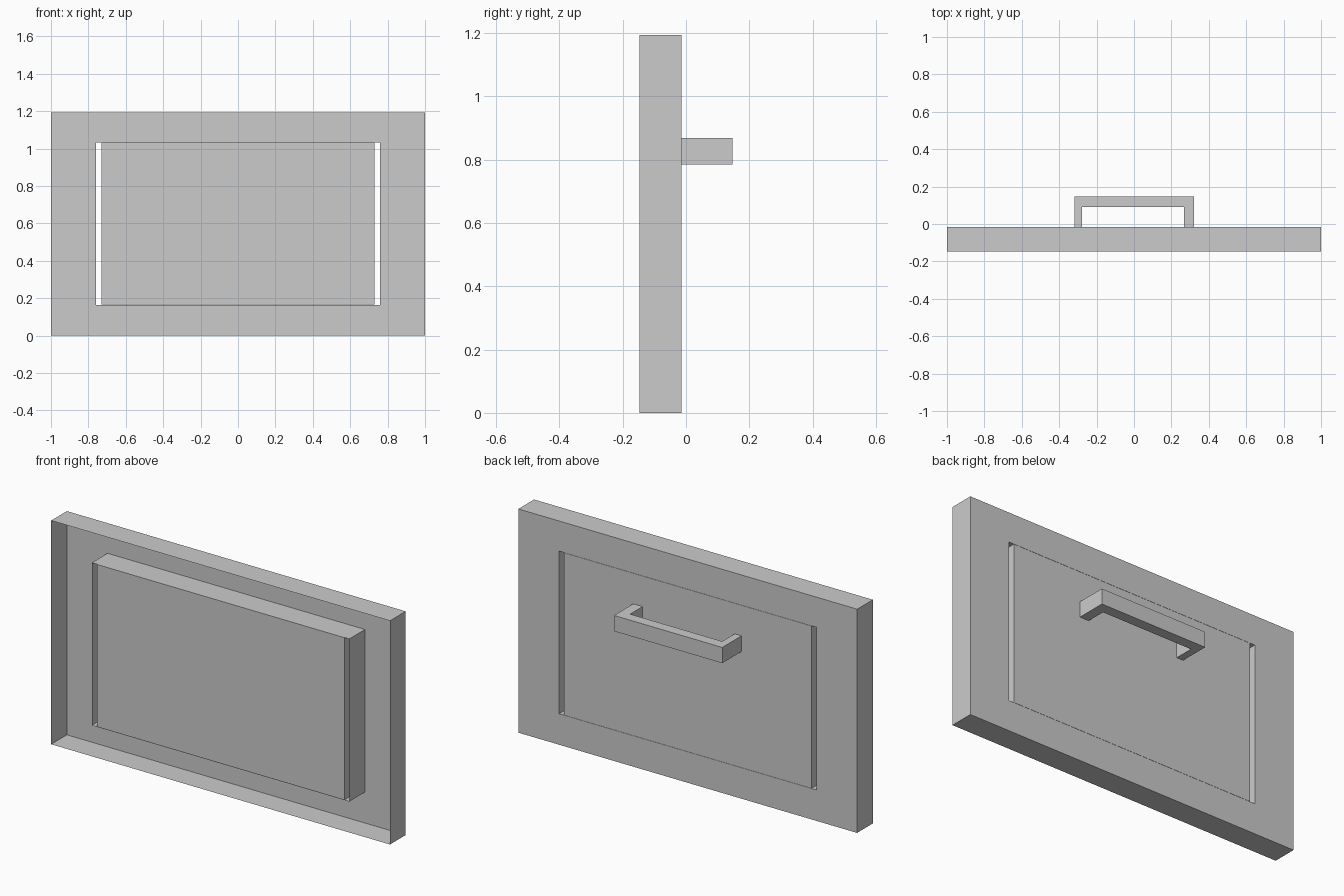
import bpy, bmesh

if "Cube" in bpy.data.objects:
    bpy.data.objects.remove(bpy.data.objects["Cube"])

FRONT, BACK, GRIP = -0.147, -0.015, 0.147   # depth levels along y


def finish(name, bm):
    bmesh.ops.recalc_face_normals(bm, faces=bm.faces)
    mesh = bpy.data.meshes.new(name)
    bm.to_mesh(mesh)
    bm.free()
    obj = bpy.data.objects.new(name, mesh)
    bpy.context.collection.objects.link(obj)
    return obj


def rect(bm, x, z0, z1, y):
    return [bm.verts.new((px, y, pz)) for px, pz in ((-x, z0), (x, z0), (x, z1), (-x, z1))]


def bridge(bm, a, b):
    for i in range(4):
        j = (i + 1) % 4
        bm.faces.new((a[i], a[j], b[j], b[i]))


# Door frame: thin pressed shell, open at the front, with a window opening
bm = bmesh.new()
rings = [rect(bm, 1.0, 0, 1.194, FRONT), rect(bm, 1.0, 0, 1.194, BACK),
         rect(bm, 0.76, 0.165, 1.033, BACK), rect(bm, 0.76, 0.165, 1.033, FRONT)]
for a, b in zip(rings, rings[1:]):
    bridge(bm, a, b)
finish("door_frame", bm)

# Window panel: solid block filling the opening except for the side slots
bm = bmesh.new()
front = rect(bm, 0.731, 0.166, 1.032, FRONT)
back = rect(bm, 0.731, 0.166, 1.032, BACK)
bridge(bm, front, back)
bm.faces.new(front)
bm.faces.new(back)
finish("window_panel", bm)

# Handle: U-shaped profile in plan, extruded upwards
profile = [(-0.317, BACK), (-0.317, GRIP), (0.322, GRIP), (0.322, BACK),
           (0.267, BACK), (0.267, 0.09), (-0.277, 0.09), (-0.277, BACK)]
bm = bmesh.new()
face = bm.faces.new([bm.verts.new((x, y, 0.785)) for x, y in profile])
top = bmesh.ops.extrude_face_region(bm, geom=[face], use_keep_orig=True)["geom"]
bmesh.ops.translate(bm, vec=(0, 0, 0.084),
                    verts=[v for v in top if isinstance(v, bmesh.types.BMVert)])
finish("handle", bm)
